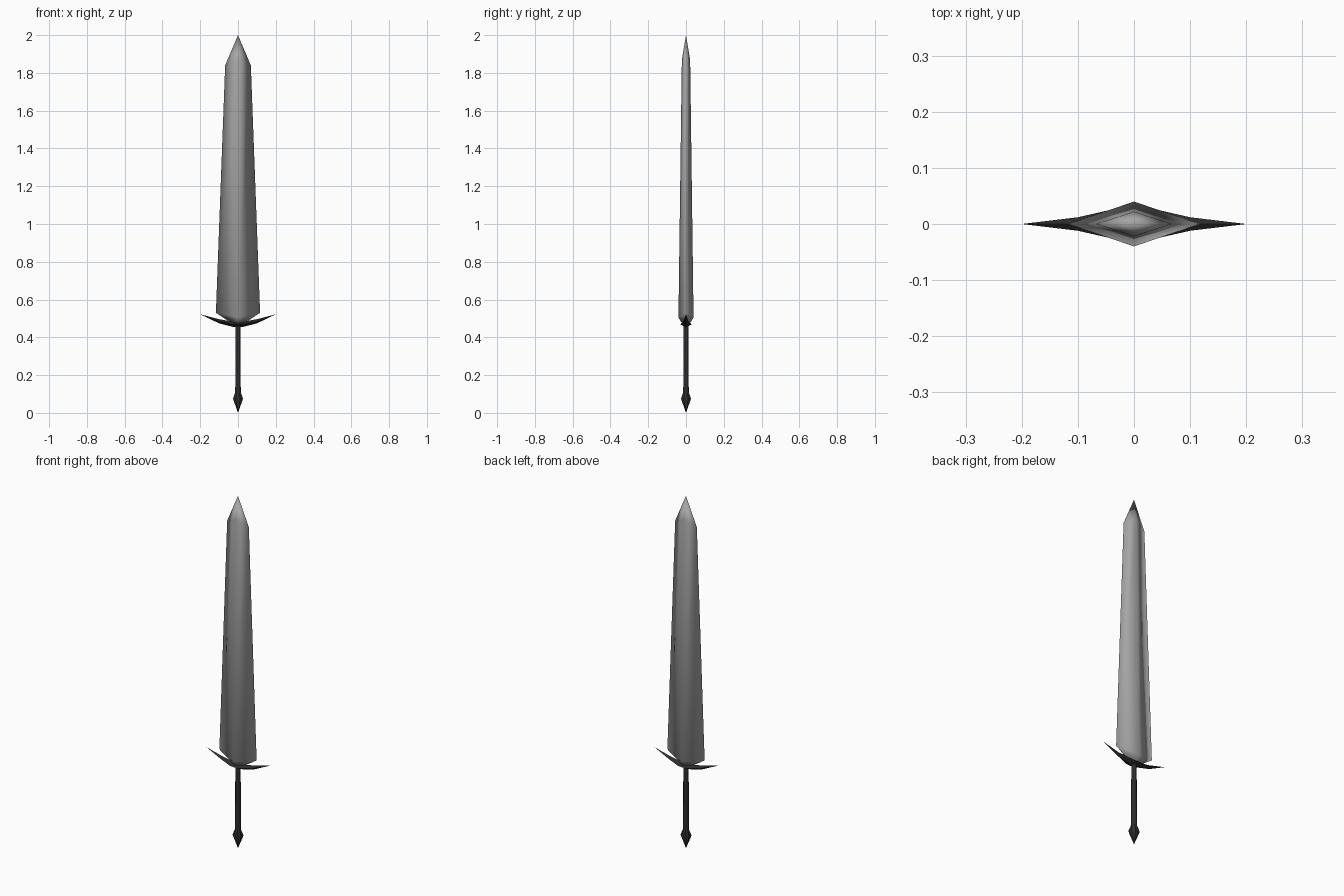
import bpy, bmesh, math

if "Cube" in bpy.data.objects:
    bpy.data.objects.remove(bpy.data.objects["Cube"])


def material(name, value):
    m = bpy.data.materials.new(name)
    m.diffuse_color = (value, value, value, 1)
    m.use_nodes = True
    m.node_tree.nodes["Principled BSDF"].inputs["Base Color"].default_value = m.diffuse_color
    return m


steel = material("grey steel", 0.38)
dark = material("dark iron", 0.025)


def loft(name, rings, mat, angle):
    """Skin a list of rings; one-point rings close to a tip."""
    bm = bmesh.new()
    vr = [[bm.verts.new(p) for p in r] for r in rings]
    for a, b in zip(vr, vr[1:]):
        n = max(len(a), len(b))
        for i in range(n):
            j = (i + 1) % n
            if len(a) == 1:
                bm.faces.new((a[0], b[j], b[i]))
            elif len(b) == 1:
                bm.faces.new((a[i], a[j], b[0]))
            else:
                bm.faces.new((a[i], a[j], b[j], b[i]))
    for r in (vr[0], vr[-1]):
        if len(r) > 2:
            bm.faces.new(r)
    bmesh.ops.recalc_face_normals(bm, faces=bm.faces)
    me = bpy.data.meshes.new(name)
    bm.to_mesh(me)
    bm.free()
    me.materials.append(mat)
    ob = bpy.data.objects.new(name, me)
    bpy.context.collection.objects.link(ob)
    bpy.context.view_layer.objects.active = ob
    ob.select_set(True)
    bpy.ops.object.shade_smooth_by_angle(angle=math.radians(angle))
    ob.select_set(False)
    return ob


def diamond(hx, hy, z_edge, z_ridge):
    return [(hx, 0, z_edge), (0, hy, z_ridge), (-hx, 0, z_edge), (0, -hy, z_ridge)]


def circle(r, z, n=8):
    return [(r * math.cos((i + .5) * math.tau / n),
             r * math.sin((i + .5) * math.tau / n), z) for i in range(n)]


# Blade: tapering diamond section with pointed tip
loft("blade", [
    [(0, 0, 0.465)],
    diamond(0.065, 0.025, 0.495, 0.48),
    diamond(0.117, 0.04, 0.53, 0.505),
    diamond(0.068, 0.022, 1.84, 1.87),
    [(0, 0, 2.0)],
], steel, 180)

# Crossguard: upswept wings tapering to points
profile = [(0.03, 0.028, 0.456, 0.484), (0.1, 0.012, 0.474, 0.496)]


def wing(x, hy, lo, hi):
    mid = (lo + hi) / 2
    return [(x, 0, lo), (x, hy, mid), (x, 0, hi), (x, -hy, mid)]


right = [wing(*p) for p in profile]
left = [wing(-p[0], *p[1:]) for p in reversed(profile)]
loft("crossguard", [[(-0.2, 0, 0.522)]] + left
     + [wing(0, 0.03, 0.454, 0.484)] + right + [[(0.2, 0, 0.522)]], dark, 40)

# Grip
loft("grip", [circle(0.016, 0.09), circle(0.014, 0.47)], dark, 50)

# Pommel: inverted spike
loft("pommel", [[(0, 0, 0)], circle(0.029, 0.075), circle(0.016, 0.108)], dark, 40)
